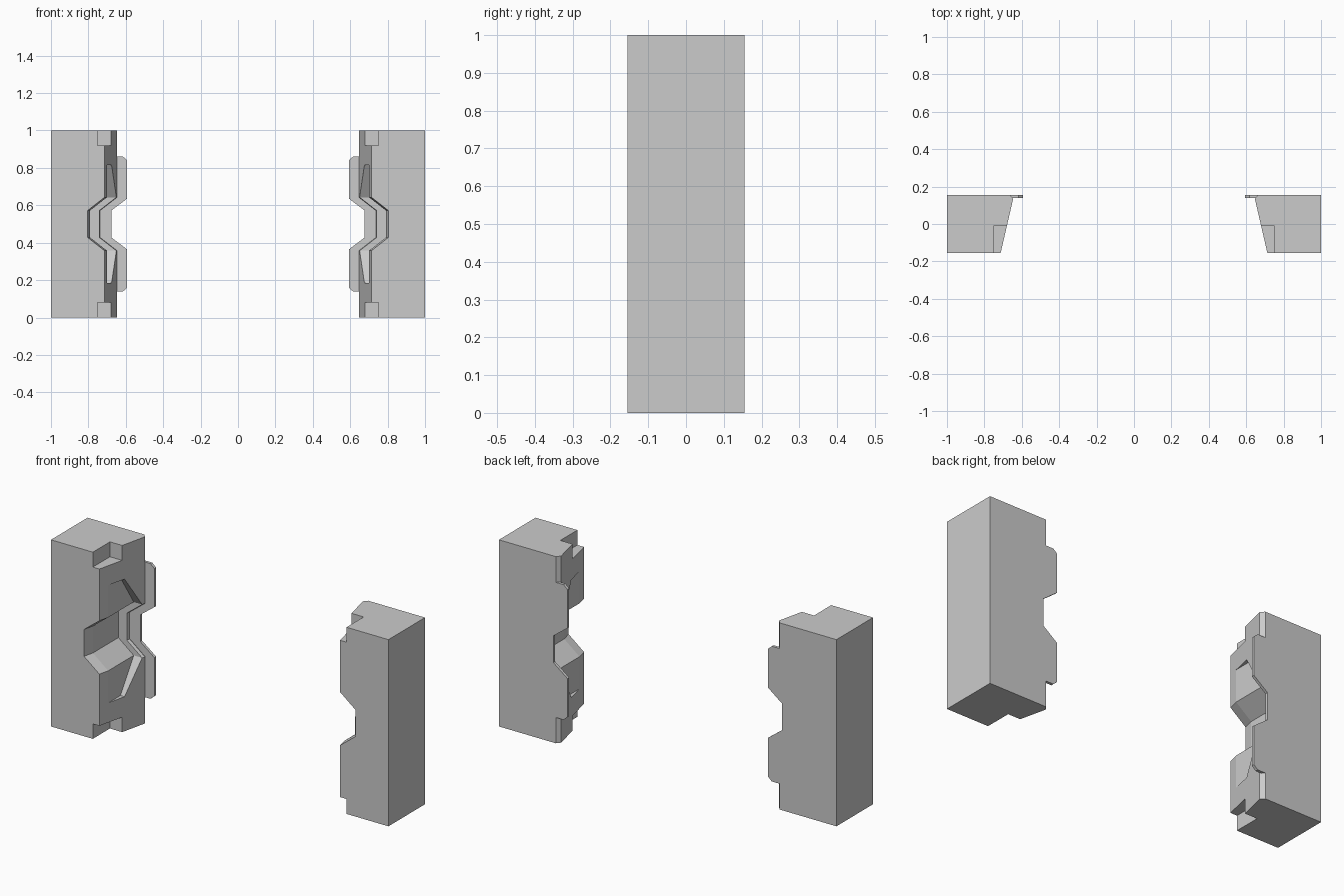
import bpy, bmesh

if "Cube" in bpy.data.objects:
    bpy.data.objects.remove(bpy.data.objects["Cube"])


def loft(name, rings):
    """Closed solid through rings holding equal numbers of points."""
    bm = bmesh.new()
    loops = [[bm.verts.new(p) for p in ring] for ring in rings]
    n = len(loops[0])
    for a, b in zip(loops, loops[1:]):
        for i in range(n):
            j = (i + 1) % n
            bm.faces.new((a[i], a[j], b[j], b[i]))
    bm.faces.new(loops[0])
    bm.faces.new(loops[-1])
    bmesh.ops.recalc_face_normals(bm, faces=bm.faces)
    mesh = bpy.data.meshes.new(name)
    bm.to_mesh(mesh)
    bm.free()
    obj = bpy.data.objects.new(name, mesh)
    bpy.context.collection.objects.link(obj)
    return obj


def cut(target, cutter):
    mod = target.modifiers.new(cutter.name, 'BOOLEAN')
    mod.operation = 'DIFFERENCE'
    mod.solver = 'EXACT'
    mod.object = cutter
    cutter.hide_render = True
    cutter.hide_set(True)


def mirror_x(obj):
    obj.modifiers.new("other_side", 'MIRROR').use_mirror_merge = False


def flip_z(half):
    """Complete a lower half-profile (x, z) about z = 0.5."""
    return half + [(x, 1 - z) for x, z in reversed(half)]


# Post: inner side steps back around a central notch and slants outward to the back
inner = flip_z([(-.713, 0), (-.713, .357), (-.804, .428)])
rings = []
for y, shift in ((-.155, 0), (.135, .067), (.155, .05)):
    rings.append([(-1, y, 0)] + [(x + shift, y, z) for x, z in inner] + [(-1, y, 1)])
post = loft("door_post", rings)

# Corner notches at the top and bottom of the front inner edge
for label, z0, z1 in (("bottom", -.1, .08), ("top", .92, 1.1)):
    corner = [(-.752, -.3), (-.5, -.3), (-.5, -.01), (-.752, -.01)]
    cut(post, loft(label + "_notch_cutter",
                   [[(x, y, z) for x, y in corner] for z in (z0, z1)]))

# Tapered recess running through the central notch: z, floor x, back wall y
lower = [(.185, -.70, .005), (.357, -.70, .117), (.428, -.791, .117)]
stations = lower + [(1 - z, x, y) for z, x, y in reversed(lower)]
cut(post, loft("recess_cutter",
               [[(x, -.3, z), (-.5, -.3, z), (-.5, y, z), (x, y, z)]
                for z, x, y in stations]))
mirror_x(post)

# Thin flange along the back inner edge, following the notch
outer = flip_z([(-.617, .138), (-.594, .158), (-.594, .365), (-.677, .428)])
root = flip_z([(-.663, .138), (-.663, .357), (-.754, .428)])
outline = outer + root[::-1]
flange = loft("back_flange", [[(x, y, z) for x, z in outline] for y in (.14, .155)])
mirror_x(flange)
